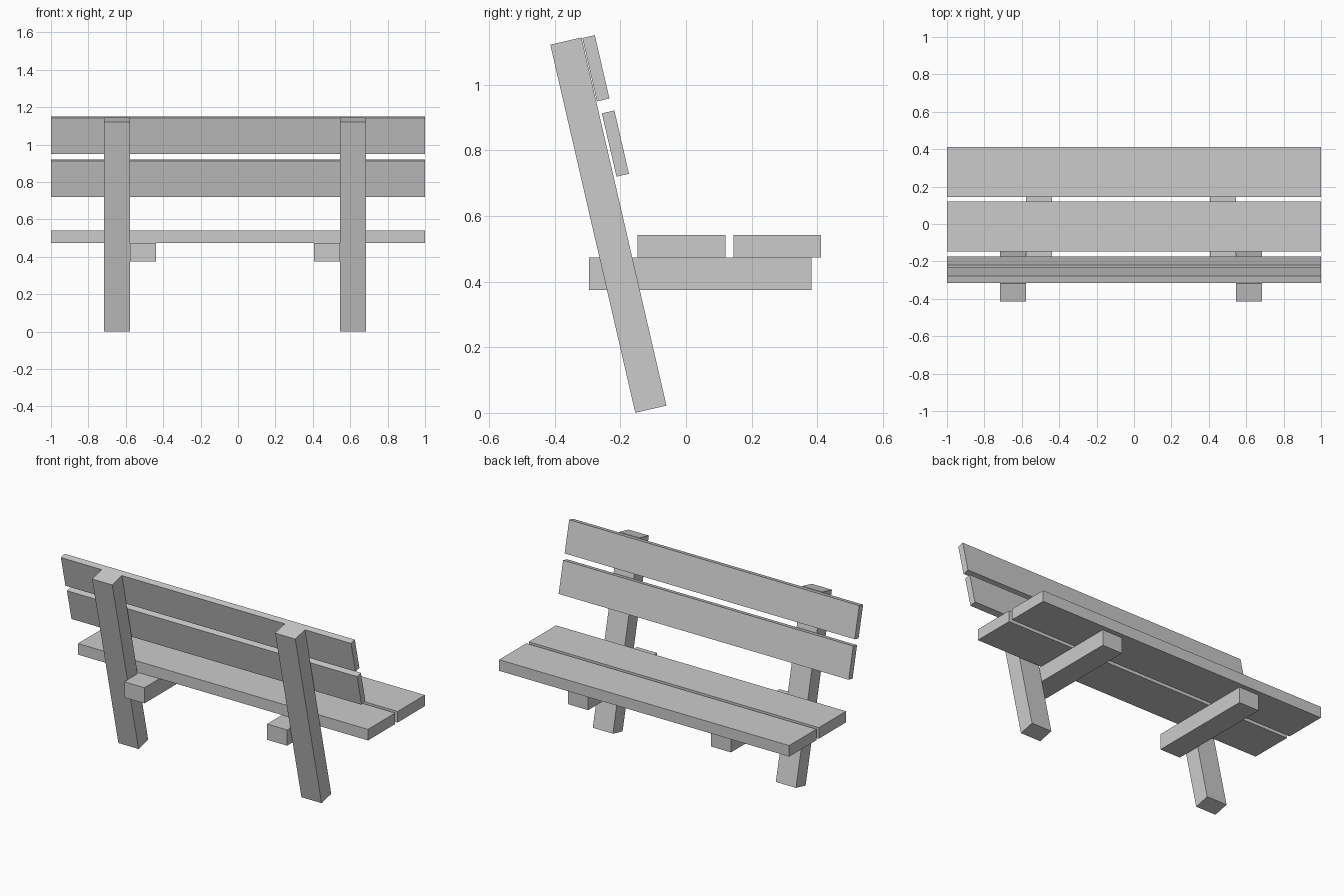
import bpy
from math import radians

if "Cube" in bpy.data.objects:
    bpy.data.objects.remove(bpy.data.objects["Cube"])

TILT = radians(13)  # backward lean of posts and back slats


def beam(name, center, size, tilt=0.0):
    """Box of a given size, leaning back about the x axis."""
    bpy.ops.mesh.primitive_cube_add(size=1, location=center, rotation=(tilt, 0, 0))
    obj = bpy.context.object
    obj.name = name
    obj.scale = size
    bpy.ops.object.transform_apply(location=False, rotation=False, scale=True)
    return obj


# Leaning posts, each with a seat rail bolted to its inner side
for side, post_x, rail_x in (("left", -0.647, -0.508), ("right", 0.615, 0.476)):
    beam(f"post_{side}", (post_x, -0.2365, 0.572), (0.139, 0.0975, 1.151), TILT)
    beam(f"seat_rail_{side}", (rail_x, 0.0435, 0.424), (0.139, 0.677, 0.098))

# Seat planks
for name, y in (("rear", -0.014), ("front", 0.278)):
    beam(f"seat_plank_{name}", (0, y, 0.5075), (2, 0.268, 0.069))

# Backrest slats
for name, y, z in (("upper", -0.2745, 1.05), ("lower", -0.215, 0.8205)):
    beam(f"back_slat_{name}", (0, y, z), (2, 0.039, 0.198), TILT)
